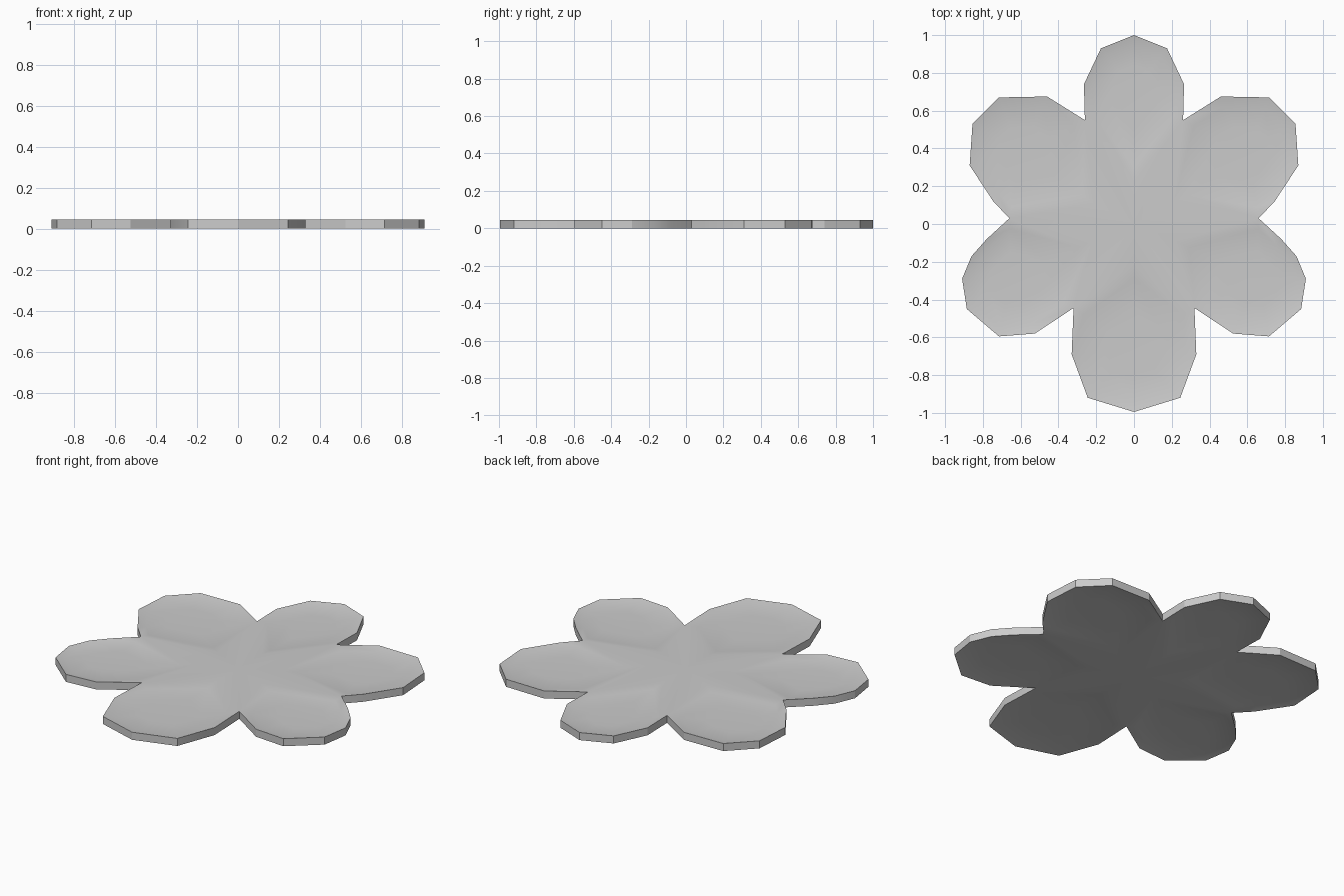
import bpy, bmesh
from mathutils import Vector

if "Cube" in bpy.data.objects:
    bpy.data.objects.remove(bpy.data.objects["Cube"])

THICK = 0.045
DISH = 0.010

# Each petal: outline from notch to notch (clockwise from above), then its inner apex
top_half = [(0, 1), (0.175, 0.93), (0.265, 0.74), (0.26, 0.55)]
upper = [(0.26, 0.55), (0.46, 0.675), (0.715, 0.67), (0.855, 0.53),
         (0.87, 0.31), (0.745, 0.12), (0.66, 0.03)]
lower = [(0.66, 0.03), (0.78, -0.08), (0.86, -0.17), (0.91, -0.29),
         (0.885, -0.45), (0.715, -0.595), (0.525, -0.58), (0.32, -0.445)]
bottom_half = [(0.32, -0.445), (0.33, -0.69), (0.245, -0.92), (0, -0.995)]


def flip(pts):
    return [(-x, y) for x, y in reversed(pts)]


petals = [
    (flip(top_half) + top_half[1:], (0, 0.22)),
    (upper, (0.21, 0.11)),
    (lower, (0.22, -0.09)),
    (bottom_half + flip(bottom_half)[1:], (0, -0.21)),
    (flip(lower), (-0.22, -0.09)),
    (flip(upper), (-0.21, 0.11)),
]

bm = bmesh.new()


def build_side(z, inward):
    """One face of the flower: dished petals around a flat hub."""
    cache = {}

    def vert(p):
        key = (round(p[0], 4), round(p[1], 4))
        if key not in cache:
            cache[key] = bm.verts.new((p[0], p[1], z))
        return cache[key]

    rim, hub = [], []
    for pts, apex in petals:
        loop = [vert(p) for p in pts + [apex]]
        mid = sum((Vector(p) for p in pts + [apex]), Vector((0, 0))) / len(loop)
        rings = [loop]
        for scale, depth in ((0.83, DISH), (0.45, DISH * 1.4)):
            rings.append([bm.verts.new((*mid.lerp(v.co.xy, scale), z + inward * depth))
                          for v in loop])
        n = len(loop)
        for a, b in zip(rings, rings[1:]):
            for i in range(n):
                j = (i + 1) % n
                bm.faces.new((a[i], a[j], b[j], b[i]))
        bm.faces.new(rings[-1])
        rim += loop[:-2]
        hub += [loop[0], loop[-1]]
    # Hub fan
    centre = bm.verts.new((0, 0, z))
    for i in range(len(hub)):
        bm.faces.new((centre, hub[i], hub[(i + 1) % len(hub)]))
    return rim


top = build_side(THICK, -1)
base = build_side(0, 1)

# Outer wall
for i in range(len(top)):
    j = (i + 1) % len(top)
    bm.faces.new((top[i], top[j], base[j], base[i]))

bmesh.ops.recalc_face_normals(bm, faces=bm.faces)
mesh = bpy.data.meshes.new("flower")
bm.to_mesh(mesh)
bm.free()
flower = bpy.data.objects.new("flower", mesh)
bpy.context.collection.objects.link(flower)
bpy.context.view_layer.objects.active = flower
flower.select_set(True)
bpy.ops.object.shade_smooth_by_angle(angle=0.4)
